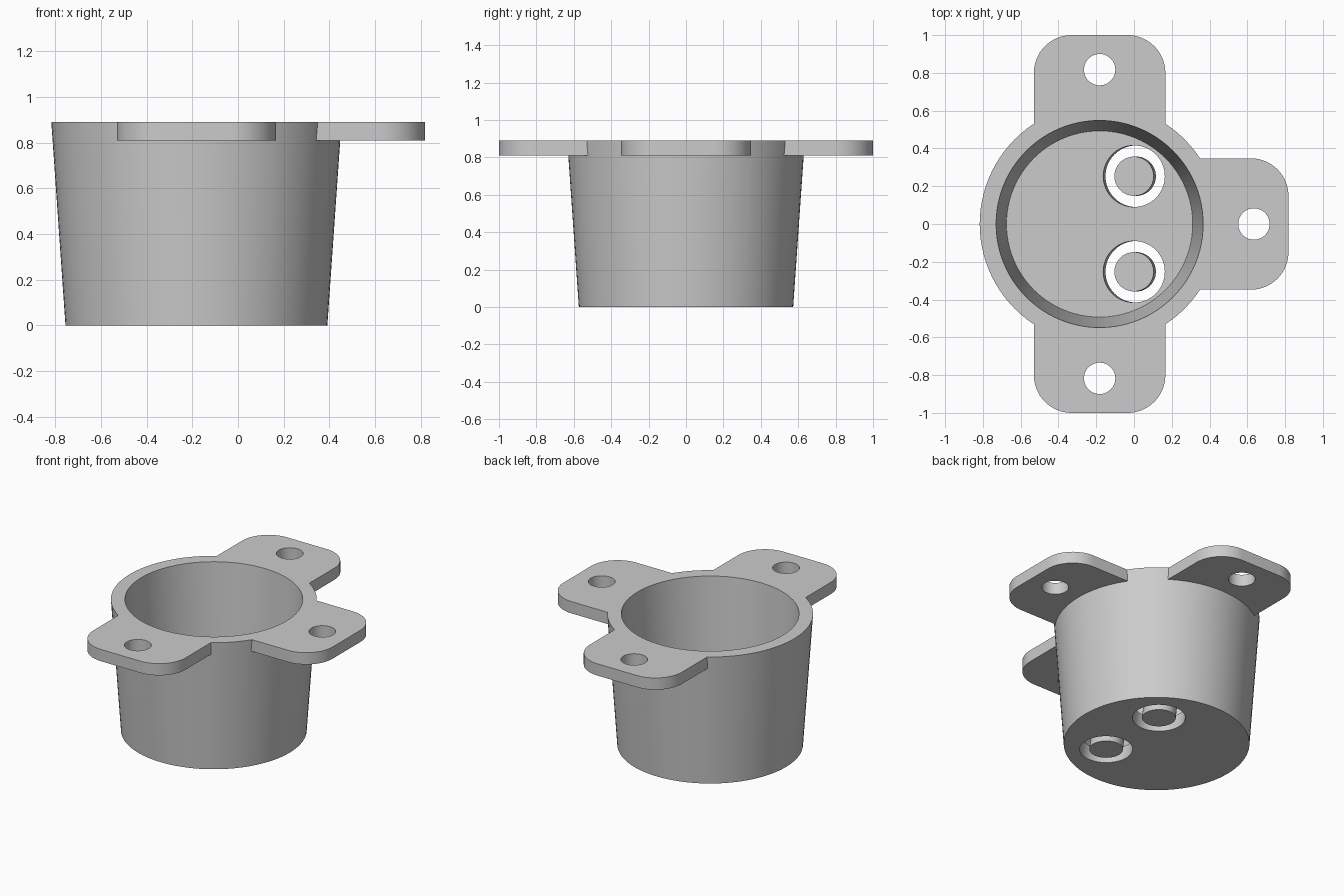
import bpy, bmesh, math
from math import cos, sin, pi, radians

cube = bpy.data.objects.get("Cube")
if cube:
    bpy.data.objects.remove(cube, do_unlink=True)

grey = bpy.data.materials.new("light grey")
grey.use_nodes = True
colour = (0.6, 0.6, 0.6, 1)
grey.diffuse_color = colour
grey.node_tree.nodes["Principled BSDF"].inputs["Base Color"].default_value = colour

AXIS = -0.182      # x of the cup's axis
TOP = 0.89
FLOOR = 0.1


def circle(cx, cy, r, n=96):
    return [(cx + r * cos(2 * pi * i / n), cy + r * sin(2 * pi * i / n)) for i in range(n)]


def loft(name, lower, upper, z0, z1):
    """Solid between two matching outlines."""
    bm = bmesh.new()
    a = [bm.verts.new((x, y, z0)) for x, y in lower]
    b = [bm.verts.new((x, y, z1)) for x, y in upper]
    bm.faces.new(a[::-1])
    bm.faces.new(b)
    n = len(a)
    for i in range(n):
        j = (i + 1) % n
        bm.faces.new((a[i], a[j], b[j], b[i]))
    mesh = bpy.data.meshes.new(name)
    bm.to_mesh(mesh)
    bm.free()
    mesh.materials.append(grey)
    ob = bpy.data.objects.new(name, mesh)
    bpy.context.collection.objects.link(ob)
    return ob


def combine(target, tool, operation):
    """Apply a boolean and discard the tool."""
    mod = target.modifiers.new("combine", 'BOOLEAN')
    mod.operation, mod.solver, mod.object = operation, 'EXACT', tool
    graph = bpy.context.evaluated_depsgraph_get()
    mesh = bpy.data.meshes.new_from_object(target.evaluated_get(graph))
    target.modifiers.clear()
    target.data = mesh
    bpy.data.objects.remove(tool, do_unlink=True)


def tab_outline(angle, half=0.348, length=1.0, r=0.2, steps=16):
    """Strip from the axis outward with two rounded outer corners."""
    pts = [(0, -half)]
    for cy, start in ((r - half, -pi / 2), (half - r, 0)):
        for i in range(steps + 1):
            t = start + i / steps * pi / 2
            pts.append((length - r + r * cos(t), cy + r * sin(t)))
    pts.append((0, half))
    c, s = cos(angle), sin(angle)
    return [(AXIS + x * c - y * s, x * s + y * c) for x, y in pts]


def slanted(name, cy, r, z0, z1):
    """Cylinder leaning slightly toward the cup's axis."""
    def lean(z):
        return 0.012 * (1 - z / FLOOR)
    return loft(name, circle(lean(z0), cy, r, 64), circle(lean(z1), cy, r, 64), z0, z1)


# tapered cup body
cup = loft("cup", circle(AXIS, 0, 0.573), circle(AXIS, 0, 0.635), 0, TOP)

# three mounting tabs
for deg in (-90, 0, 90):
    outline = tab_outline(radians(deg))
    combine(cup, loft("mounting_tab", outline, outline, TOP - 0.08, TOP), 'UNION')

# tapered inside
combine(cup, loft("cavity", circle(AXIS, 0, 0.493), circle(AXIS, 0, 0.553), FLOOR, TOP + 0.07),
        'DIFFERENCE')

# screw holes
for deg in (-90, 0, 90):
    t = radians(deg)
    ring = circle(AXIS + 0.817 * cos(t), 0.817 * sin(t), 0.083, 48)
    combine(cup, loft("screw_hole", ring, ring, 0.7, 1.0), 'DIFFERENCE')

# two floor holes, each with a loose core
parts = [cup]
for side, cy in (("front", -0.253), ("back", 0.253)):
    combine(cup, slanted("floor_hole", cy, 0.163, -0.05, 0.15), 'DIFFERENCE')
    parts.append(slanted(side + "_core", cy, 0.104, 0, FLOOR))

bpy.ops.object.select_all(action='DESELECT')
for ob in parts:
    ob.select_set(True)
bpy.context.view_layer.objects.active = cup
bpy.ops.object.shade_smooth_by_angle(angle=radians(30))
